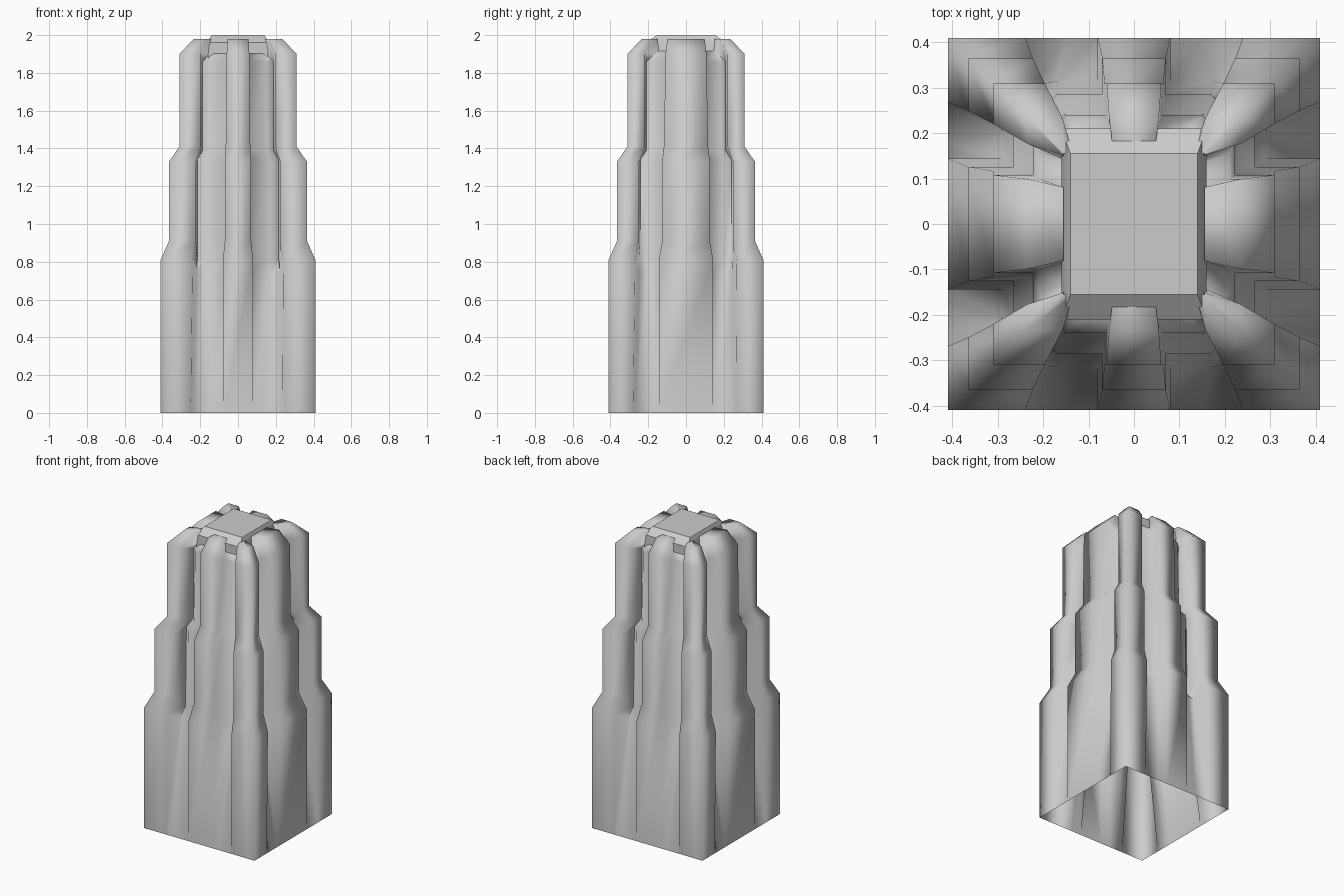
import bpy
import bmesh
import math
from mathutils import Matrix, Vector

if "Cube" in bpy.data.objects:
    bpy.data.objects.remove(bpy.data.objects["Cube"], do_unlink=True)

stone = bpy.data.materials.new("plain_grey")
stone.use_nodes = True
GREY = (0.6, 0.6, 0.6, 1)
stone.diffuse_color = GREY
stone.node_tree.nodes["Principled BSDF"].inputs["Base Color"].default_value = GREY

# Tower levels: rib height, groove height, rib reach, corner rib edge,
# slot position, panel edge, middle rib half width, slot reach, panel reach
LEVELS = [
    (0.00, 0.00, 0.41, 0.25, 0.235, 0.15, 0.08, 0.41, 0.41),
    (0.81, 0.75, 0.41, 0.24, 0.22, 0.17, 0.08, 0.305, 0.315),
    (0.91, 0.81, 0.365, 0.223, 0.215, 0.17, 0.07, 0.25, 0.287),
    (1.33, 1.34, 0.365, 0.223, 0.215, 0.17, 0.07, 0.24, 0.285),
    (1.41, 1.39, 0.31, 0.197, 0.187, 0.155, 0.065, 0.205, 0.243),
    (1.90, 1.86, 0.31, 0.197, 0.187, 0.15, 0.06, 0.20, 0.24),
    (1.98, 1.90, 0.235, 0.158, 0.15, 0.13, 0.055, 0.19, 0.215),
    (1.98, 1.92, 0.155, 0.135, 0.125, 0.11, 0.045, 0.15, 0.15),
]


def cross_section(level):
    """Closed ribbed outline of one level; flank ribs are wider, flank panels deeper."""
    z, zg, reach, edge, slot, panel, mid, slot_reach, panel_reach = level
    ring = []
    for k in range(4):
        e, s, p, m, depth = edge, slot, panel, mid, panel_reach
        if k % 2:
            e, s, p, m = edge * 1.12, slot * 1.12, panel * 1.2, mid * 1.8
            depth = reach - (reach - panel_reach) * 1.25
        half = [(e, reach, z), (s, slot_reach, zg), (p, depth, zg),
                (m, depth, zg), (m, reach, z)]
        side = [(-reach, reach, z)] + [(-t, n, h) for t, n, h in half] + half[::-1]
        turn = Matrix.Rotation(k * math.pi / 2, 3, "Z")
        ring += [turn @ Vector((t, -n, h)) for t, n, h in side]
    return ring


def loft(name, rings, smooth_angle, cap=False):
    """Skin a stack of equal-length rings, open at the bottom."""
    bm = bmesh.new()
    rows = [[bm.verts.new(p) for p in ring] for ring in rings]
    for low, high in zip(rows, rows[1:]):
        for i in range(len(low)):
            j = (i + 1) % len(low)
            bm.faces.new((low[i], low[j], high[j], high[i]))
    if cap:
        bm.faces.new(rows[-1])
    # Merge the flush points and drop collapsed faces
    bmesh.ops.dissolve_degenerate(bm, dist=0.0001, edges=bm.edges[:])
    mesh = bpy.data.meshes.new(name)
    bm.to_mesh(mesh)
    bm.free()
    mesh.materials.append(stone)
    obj = bpy.data.objects.new(name, mesh)
    bpy.context.collection.objects.link(obj)
    bpy.ops.object.select_all(action="DESELECT")
    obj.select_set(True)
    bpy.context.view_layer.objects.active = obj
    bpy.ops.object.shade_smooth_by_angle(angle=math.radians(smooth_angle))


# Ribbed, stepped outer body with soft shading around the ribs
loft("ribbed_tower", [cross_section(level) for level in LEVELS], 100)


# Central core with a flat roof
def rectangle(x, y, z):
    return [(-x, -y, z), (x, -y, z), (x, y, z), (-x, y, z)]


loft("roof_core", [rectangle(0.16, 0.21, 1.80), rectangle(0.16, 0.21, 1.96),
                   rectangle(0.14, 0.155, 2.0)], 30, cap=True)
